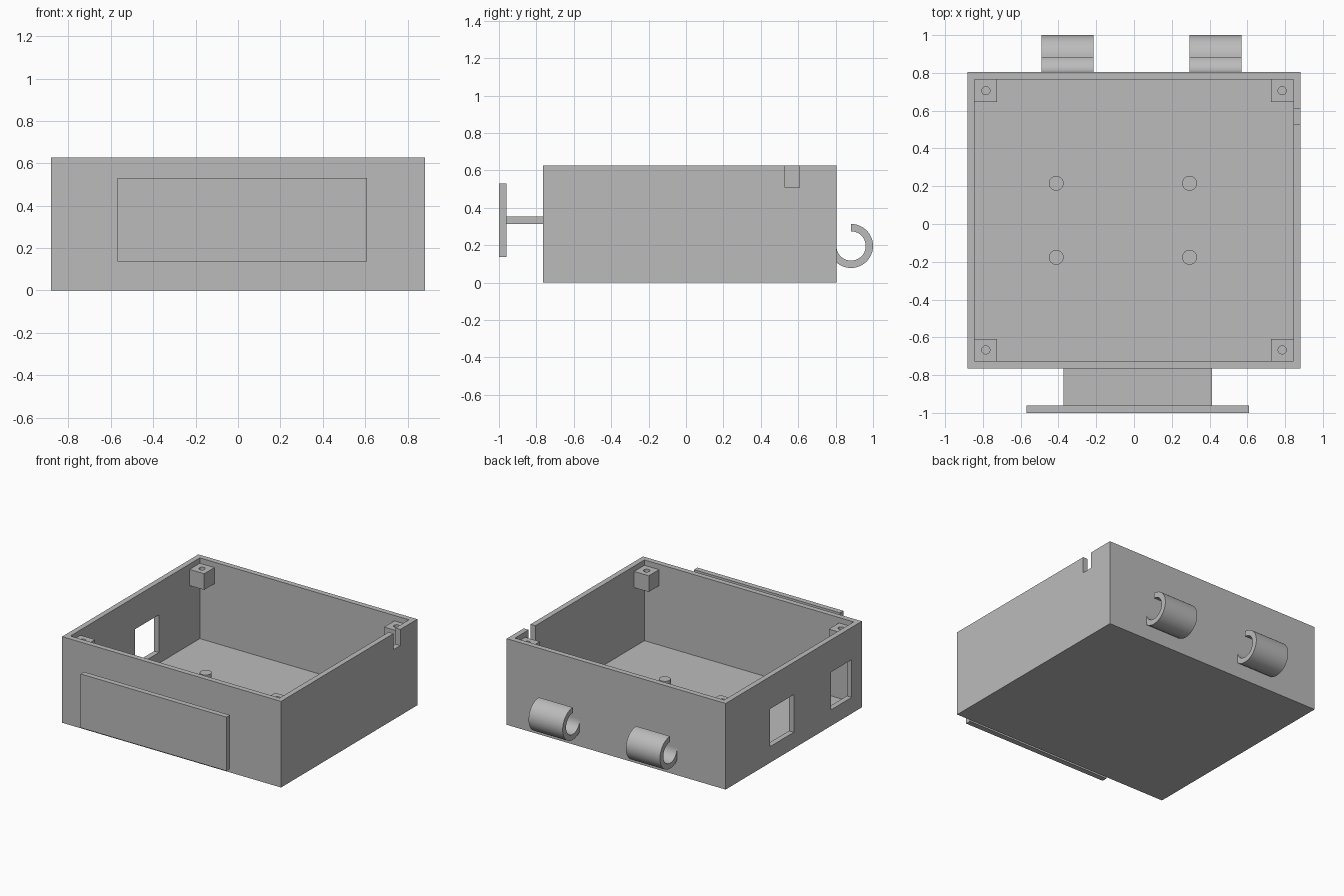
import bpy, bmesh, math
from mathutils import Vector, Matrix

if "Cube" in bpy.data.objects:
    bpy.data.objects.remove(bpy.data.objects["Cube"], do_unlink=True)

U = 2 / 102  # dimensions below are in millimetres, overall depth is 102

grey = bpy.data.materials.new("plain grey")
grey.use_nodes = True
grey.diffuse_color = (0.5, 0.5, 0.5, 1)
grey.node_tree.nodes["Principled BSDF"].inputs["Base Color"].default_value = (0.5, 0.5, 0.5, 1)


def finish(bm, name):
    bmesh.ops.recalc_face_normals(bm, faces=bm.faces[:])
    bmesh.ops.scale(bm, vec=(U, U, U), verts=bm.verts[:])
    mesh = bpy.data.meshes.new(name)
    bm.to_mesh(mesh)
    bm.free()
    mesh.materials.append(grey)
    obj = bpy.data.objects.new(name, mesh)
    bpy.context.collection.objects.link(obj)
    return obj


def box(name, lo, hi):
    lo, hi = Vector(lo), Vector(hi)
    bm = bmesh.new()
    bmesh.ops.create_cube(bm, size=1)
    for v in bm.verts:
        v.co = (lo + hi) / 2 + v.co * (hi - lo)
    return finish(bm, name)


def cylinder(name, x, y, z0, z1, radius):
    bm = bmesh.new()
    bmesh.ops.create_cone(bm, cap_ends=True, segments=32, radius1=radius, radius2=radius,
                          depth=z1 - z0, matrix=Matrix.Translation((x, y, (z0 + z1) / 2)))
    return finish(bm, name)


def smooth(obj):
    bpy.ops.object.select_all(action='DESELECT')
    obj.select_set(True)
    bpy.context.view_layer.objects.active = obj
    bpy.ops.object.shade_smooth_by_angle(angle=math.radians(30))


def cut(obj, cutter):
    mod = obj.modifiers.new("cut", 'BOOLEAN')
    mod.operation, mod.solver, mod.object = 'DIFFERENCE', 'EXACT', cutter
    bpy.context.view_layer.objects.active = obj
    bpy.ops.object.modifier_apply(modifier=mod.name)
    bpy.data.objects.remove(cutter, do_unlink=True)


def hook(name, x0, x1, y, z, outer, inner):
    # Three quarters of a ring, open at the upper wall side
    n = 36
    angles = [math.radians(90 - 270 * i / n) for i in range(n + 1)]
    bm = bmesh.new()
    rings = []
    for a in angles:
        c, s = math.cos(a), math.sin(a)
        rings.append([bm.verts.new((x, y + r * c, z + r * s))
                      for x, r in ((x0, outer), (x1, outer), (x1, inner), (x0, inner))])
    for a, b in zip(rings, rings[1:]):
        for k in range(4):
            m = (k + 1) % 4
            bm.faces.new((a[k], a[m], b[m], b[k]))
    bm.faces.new(rings[0])
    bm.faces.new(rings[-1])
    smooth(finish(bm, name))


# Open tray with cavity, side windows and rim notch
case = box("case", (-45, -39, 0), (45, 41, 32))
cut(case, box("cavity", (-43, -37, 2), (43, 39, 40)))
cut(case, box("rear_window", (-50, 1, 6), (-40, 15, 20)))
cut(case, box("front_window", (-50, -33, 6), (-40, -21, 20)))
cut(case, box("cable_notch", (42, 27, 26), (50, 31, 40)))

# Screw posts in the four corners, below the rim
for side, sx in (("right", -1), ("left", 1)):
    for end, wall, sy in (("front", -37, 1), ("back", 39, -1)):
        xs = sorted((sx * 43, sx * 37))
        ys = sorted((wall, wall + sy * 6))
        post = box(f"{end}_{side}_screw_post", (xs[0], ys[0], 24), (xs[1], ys[1], 30))
        cut(post, cylinder("screw_hole", sx * 40, wall + sy * 3, 25, 32, 1.1))

# Mounting pegs on the floor
for side, x in (("right", -21), ("left", 15)):
    for end, y in (("front", -9), ("back", 11)):
        smooth(cylinder(f"{end}_{side}_peg", x, y, 1.5, 6, 2))

# Front plate on its flat arm
box("plate_arm", (-19, -49.5, 16), (21, -38.5, 18))
box("front_plate", (-29, -51, 7), (31, -49, 27))

# Hooks on the back wall
for side, x in (("right", -25), ("left", 15)):
    hook(f"{side}_hook", x, x + 14, 45, 10, 6, 4)
